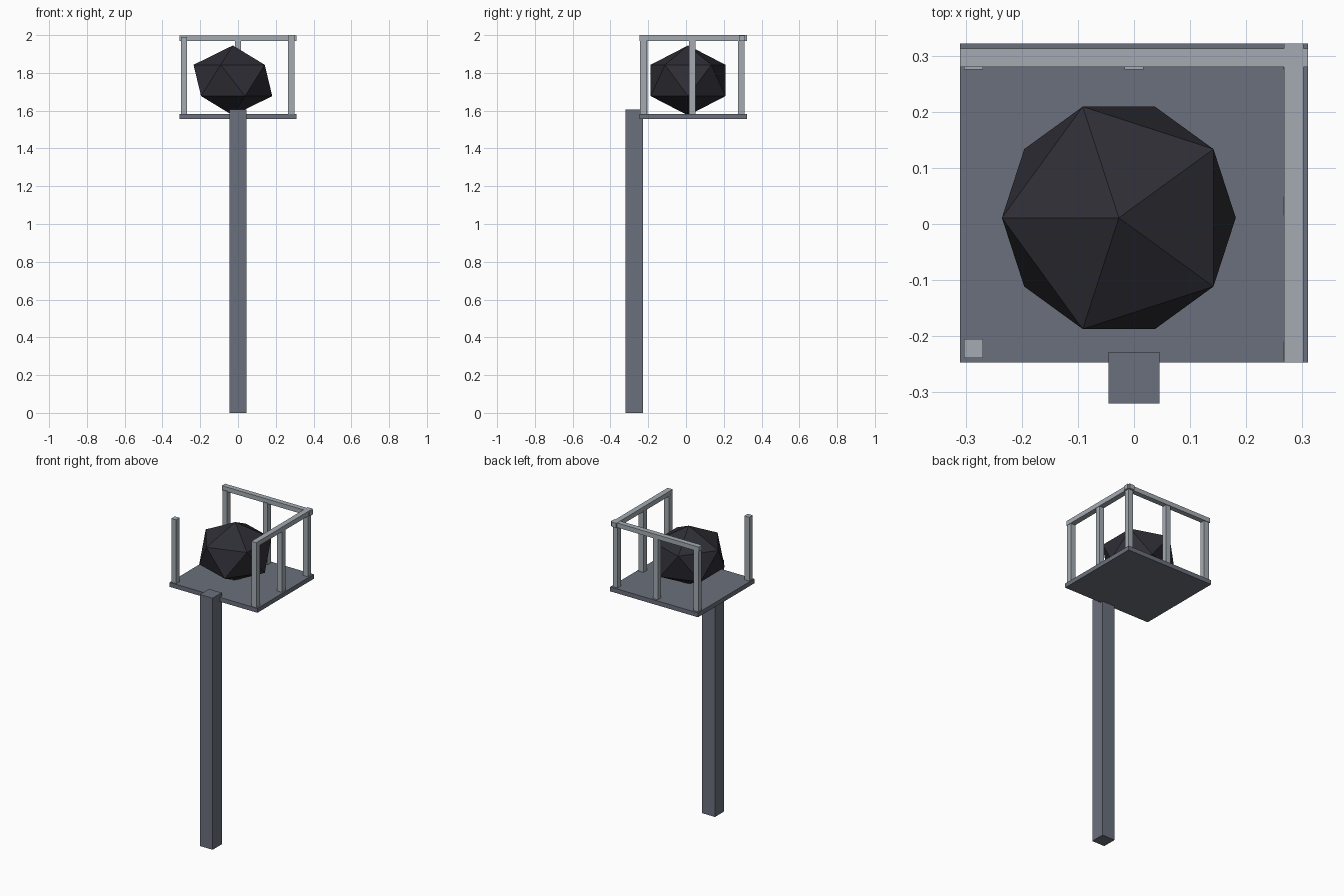
import bpy, math

if "Cube" in bpy.data.objects:
    bpy.data.objects.remove(bpy.data.objects["Cube"])


def material(name, rgb):
    m = bpy.data.materials.new(name)
    m.diffuse_color = (*rgb, 1)
    m.use_nodes = True
    m.node_tree.nodes["Principled BSDF"].inputs["Base Color"].default_value = m.diffuse_color
    return m


slate = material("slate grey", (0.145, 0.162, 0.2))
steel = material("light steel", (0.37, 0.41, 0.445))
coal = material("coal black", (0.027, 0.027, 0.036))


def box(name, x, y, z, mat):
    """Box from (min, max) ranges on each axis."""
    bpy.ops.mesh.primitive_cube_add(size=1, location=[sum(r) / 2 for r in (x, y, z)])
    ob = bpy.context.object
    ob.name = name
    ob.scale = [r[1] - r[0] for r in (x, y, z)]
    bpy.ops.object.transform_apply(location=False, rotation=False, scale=True)
    ob.data.materials.append(mat)
    return ob


# Mast and platform
box("mast", (-0.045, 0.045), (-0.32, -0.228), (0, 1.605), slate)
box("platform", (-0.31, 0.31), (-0.247, 0.322), (1.555, 1.583), slate)

# Hand rails along the back and right edges
box("back_rail", (-0.31, 0.31), (0.28, 0.313), (1.97, 1.999), steel)
box("right_rail", (0.267, 0.302), (-0.247, 0.322), (1.97, 2.0), steel)

# Uprights
W = 0.017
uprights = {
    "front_left_upright": (-0.286, -0.222),
    "front_right_upright": (0.283, -0.226),
    "middle_right_upright": (0.283, 0.032),
    "back_right_upright": (0.283, 0.292),
    "middle_back_upright": (0.0, 0.292),
    "back_left_upright": (-0.286, 0.292),
}
for name, (x, y) in uprights.items():
    top = 1.99 if name == "front_left_upright" else 1.975
    box(name, (x - W, x + W), (y - W, y + W), (1.575, top), steel)

# Faceted, slightly squashed boulder
bpy.ops.mesh.primitive_ico_sphere_add(subdivisions=1, radius=0.233,
                                      location=(-0.027, 0.011, 1.76),
                                      rotation=(0, 0, math.pi))
boulder = bpy.context.object
boulder.name = "boulder"
boulder.scale.z = 0.795
boulder.data.materials.append(coal)
